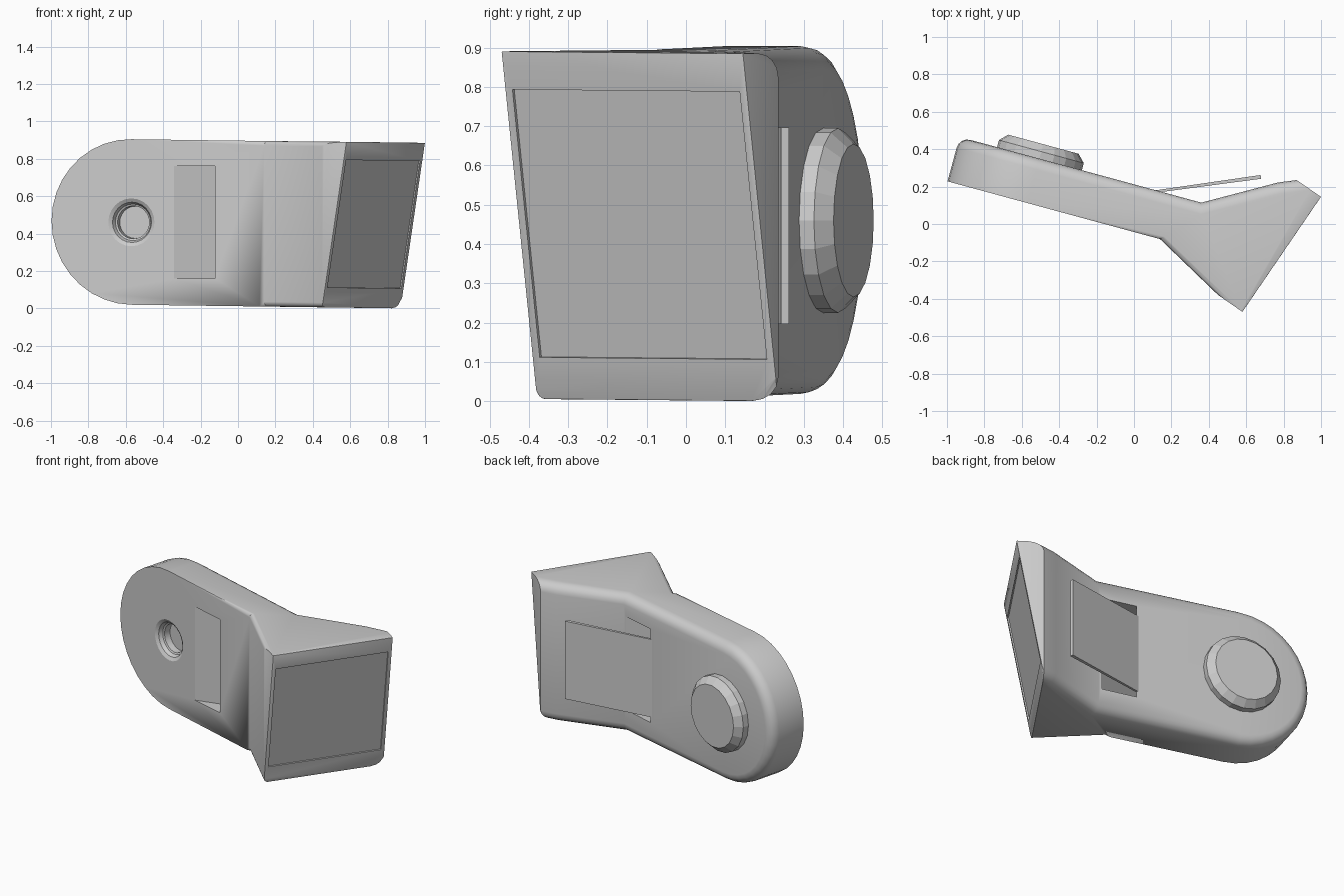
import bpy, bmesh
from math import sin, cos, pi, radians
from mathutils import Vector

if "Cube" in bpy.data.objects:
    bpy.data.objects.remove(bpy.data.objects["Cube"])

grey = bpy.data.materials.new("plain_grey")
grey.use_nodes = True
colour = (0.6, 0.6, 0.6, 1)
grey.diffuse_color = colour
grey.node_tree.nodes["Principled BSDF"].inputs["Base Color"].default_value = colour

# The arm runs along ALONG, its thickness goes from the front face towards OUT
ALONG = Vector((cos(radians(15.2)), -sin(radians(15.2)), 0))
OUT = Vector((-ALONG.y, ALONG.x, 0))
PIVOT = Vector((-0.57, 0.112, 0.46))
UP = Vector((0, 0, 1))
HEIGHT, THICK = 0.885, 0.246


def plan(x, y, z=0.0):
    """Point of the body; the whole body sinks slightly towards +x."""
    return Vector((x, y, z + 0.0135 * (0.86 - x)))


def arm_point(s, depth, z):
    p = PIVOT + ALONG * s + OUT * depth
    return plan(p.x, p.y, z)


def finish(name, bm):
    bmesh.ops.recalc_face_normals(bm, faces=bm.faces)
    mesh = bpy.data.meshes.new(name)
    bm.to_mesh(mesh)
    bm.free()
    mesh.materials.append(grey)
    obj = bpy.data.objects.new(name, mesh)
    bpy.context.collection.objects.link(obj)
    return obj


def prism(name, loop, vector):
    bm = bmesh.new()
    low = [bm.verts.new(p) for p in loop]
    high = [bm.verts.new(Vector(p) + vector) for p in loop]
    bm.faces.new(low)
    bm.faces.new(high)
    for i in range(len(loop)):
        j = (i + 1) % len(loop)
        bm.faces.new((low[i], low[j], high[j], high[i]))
    return finish(name, bm)


def lathe(name, profile, sides):
    """Solid of revolution about the pivot axis from (radius, depth) pairs."""
    bm = bmesh.new()
    rings = []
    for r, d in profile:
        turn = [2 * pi * i / sides for i in range(sides)]
        rings.append([bm.verts.new(PIVOT + OUT * d + ALONG * r * cos(a) + UP * r * sin(a)) for a in turn])
    bm.faces.new(rings[0])
    bm.faces.new(rings[-1])
    for a, b in zip(rings, rings[1:]):
        for i in range(sides):
            j = (i + 1) % sides
            bm.faces.new((a[i], a[j], b[j], b[i]))
    return finish(name, bm)


def smooth(obj, angle):
    bpy.ops.object.select_all(action='DESELECT')
    obj.select_set(True)
    bpy.context.view_layer.objects.active = obj
    bpy.ops.object.shade_smooth_by_angle(angle=radians(angle))


def cut(obj, cutter):
    mod = obj.modifiers.new("cut", 'BOOLEAN')
    mod.operation, mod.solver, mod.object = 'DIFFERENCE', 'EXACT', cutter
    bpy.context.view_layer.objects.active = obj
    bpy.ops.object.modifier_apply(modifier=mod.name)
    bpy.data.objects.remove(cutter)


# Body: rounded arm joined to a wedge-shaped head
bm = bmesh.new()
STEPS = 18
R = HEIGHT / 2


def rim(depth, end):
    pts = [arm_point(end, depth, HEIGHT)]
    for i in range(STEPS + 1):
        a = pi / 2 + pi * i / STEPS
        pts.append(arm_point(R * cos(a), depth, R + R * sin(a)))
    pts.append(arm_point(end, depth, 0))
    return [bm.verts.new(p) for p in pts]


front, back = rim(0, 0.735), rim(THICK, 0.897)
bm.faces.new(front)
bm.faces.new(back)
for i in range(len(front) - 1):
    bm.faces.new((front[i], front[i + 1], back[i + 1], back[i]))

TILT = Vector((0.13, -0.09, 0))
NEAR, FAR, BEND = (0.45, -0.38), (0.87, 0.235), (0.77, 0.222)
a_top, a_low, f_top, f_low = front[0], front[-1], back[0], back[-1]
b_top, b_low = [bm.verts.new(plan(*NEAR, z)) for z in (HEIGHT, 0)]
e_top, e_low = [bm.verts.new(plan(*FAR, z)) for z in (HEIGHT, 0)]
g_top, g_low = [bm.verts.new(plan(*BEND, z)) for z in (HEIGHT, 0)]
c_top = bm.verts.new(plan(*NEAR, HEIGHT) + TILT)
d_top = bm.verts.new(plan(*FAR, HEIGHT) + TILT)
screen_quad = [v.co.copy() for v in (b_low, e_low, d_top, c_top)]
for loop in ((a_top, b_top, c_top, d_top, e_top, g_top, f_top),
             (a_low, b_low, e_low, g_low, f_low),
             (a_top, b_top, b_low, a_low), (b_top, c_top, b_low),
             (c_top, d_top, e_low, b_low), (d_top, e_top, e_low),
             (e_top, g_top, g_low, e_low), (g_top, f_top, f_low, g_low)):
    bm.faces.new(loop)
bmesh.ops.recalc_face_normals(bm, faces=bm.faces)


def round_edges(edges, width, segments):
    bmesh.ops.bevel(bm, geom=edges, offset=width, offset_type='OFFSET',
                    segments=segments, profile=0.5, affect='EDGES', clamp_overlap=True)


# Round the rear rim, the ramp edges, then the screen frame
path = [e_top, g_top] + back + [g_low, e_low]
round_edges([bm.edges.get(pair) for pair in zip(path, path[1:])], 0.06, 4)
round_edges([bm.edges.get((a_top, b_top)), bm.edges.get((a_low, b_low))], 0.05, 4)
q = screen_quad
normal = (q[1] - q[0]).cross(q[3] - q[0]).normalized()
frame = [e for e in bm.edges
         if all(abs((v.co - q[0]).dot(normal)) < 0.002 for v in e.verts)]
round_edges(frame, 0.015, 2)
body = finish("body", bm)


# Shallow screen recess
def on_screen(s, t):
    return q[0].lerp(q[1], s).lerp(q[3].lerp(q[2], s), t)


panel = [on_screen(s, t) - normal * 0.008 for s, t in ((0.03, 0.12), (0.97, 0.12), (0.97, 0.89), (0.03, 0.89))]
cut(body, prism("screen_cutter", panel, normal * 0.1))

# Slanted strap slot through the arm
SLANT = Vector((cos(radians(15.2)), sin(radians(15.2)), 0))
inner, outer = Vector((-0.34, 0.05, 0.16)), Vector((-0.12, -0.009, 0.16))
slot = [inner - SLANT * 0.1, outer - SLANT * 0.2, outer + SLANT * 0.75, inner + SLANT * 0.75]
cut(body, prism("slot_cutter", slot, UP * 0.6))

# Countersunk socket in the front
socket = [(0.15, -0.02), (0.128, 0), (0.108, 0.012), (0.098, 0.035), (0.088, 0.04), (0.086, 0.08)]
cut(body, lathe("socket_cutter", socket, 24))
smooth(body, 30)

# Thin tongue behind the head
tongue = [(0.1, 0.165, 0.197), (0.68, 0.242, 0.197), (0.677, 0.262, 0.197), (0.1, 0.178, 0.197)]
prism("tongue", tongue, UP * 0.5)

# Chamfered knob on the back
lathe("knob", [(0.235, 0.2), (0.235, 0.285), (0.195, 0.326)], 20)
